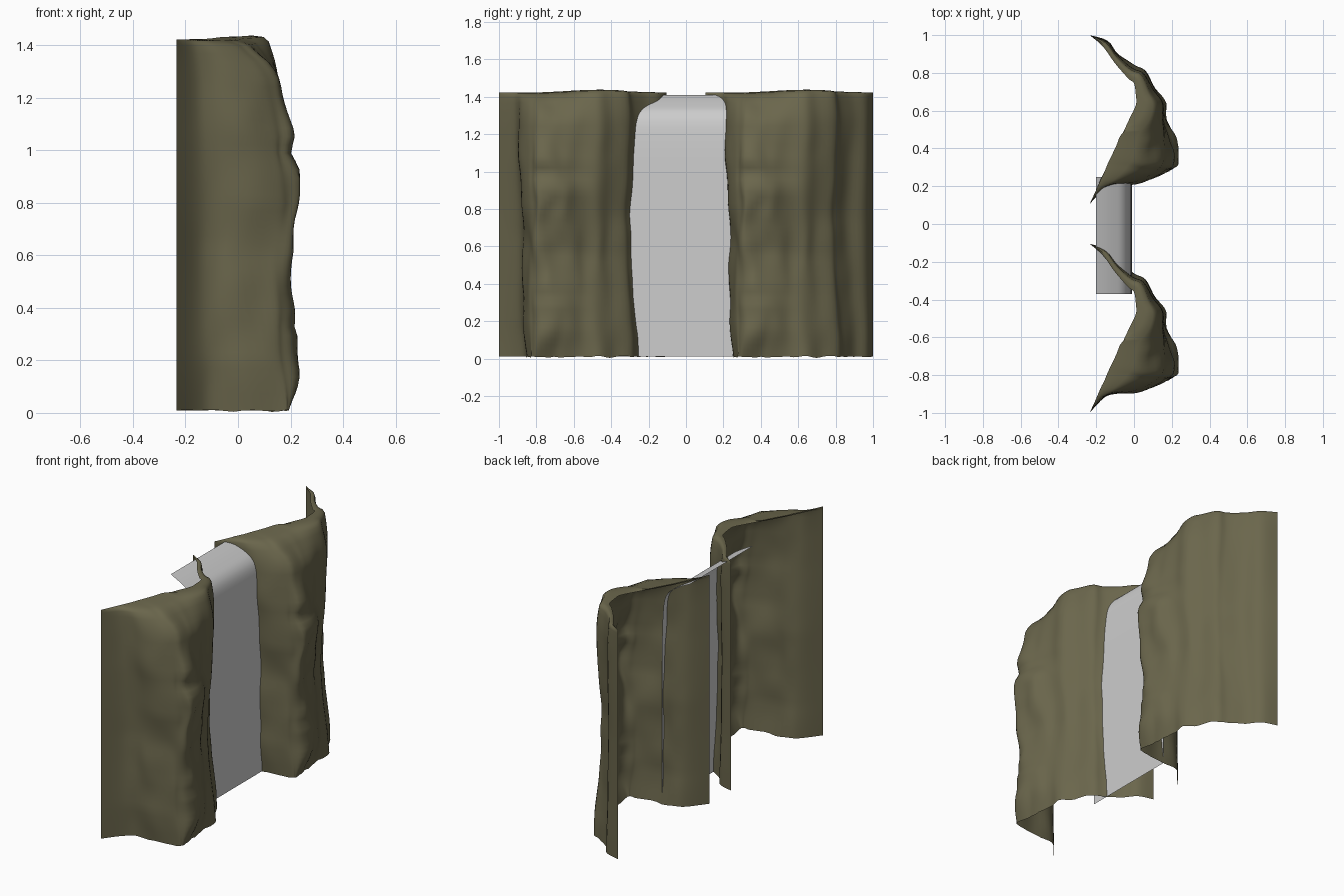
import bpy, math
from mathutils import Vector, noise

if "Cube" in bpy.data.objects:
    bpy.data.objects.remove(bpy.data.objects["Cube"])

def material(name, rgb):
    m = bpy.data.materials.new(name)
    m.diffuse_color = (*rgb, 1)
    m.use_nodes = True
    m.node_tree.nodes["Principled BSDF"].inputs["Base Color"].default_value = m.diffuse_color
    return m

ROCK = material("olive rock", (0.145, 0.133, 0.072))
WATER = material("pale water", (0.61, 0.61, 0.61))

def interp(table, z):
    for (z0, a), (z1, b) in zip(table, table[1:]):
        if z <= z1:
            return a + (b - a) * (z - z0) / (z1 - z0)
    return table[-1][1]

def smooth_path(pts, sub):
    """Catmull-Rom curve through the points."""
    p = [pts[0]] + pts + [pts[-1]]
    out = []
    for i in range(1, len(p) - 2):
        a, b, c, d = p[i - 1:i + 3]
        for k in range(sub):
            t = k / sub
            out.append(0.5 * (2 * b + (c - a) * t + (2 * a - 5 * b + 4 * c - d) * t * t
                              + (3 * b - a - 3 * c + d) * t ** 3))
    return out + [pts[-1]]

def grid_object(name, rows, mat, angle):
    """Open sheet from rows of points."""
    n = len(rows[0])
    verts = [v for r in rows for v in r]
    faces = [(j * n + i, (j + 1) * n + i, (j + 1) * n + i + 1, j * n + i + 1)
             for j in range(len(rows) - 1) for i in range(n - 1)]
    me = bpy.data.meshes.new(name)
    me.from_pydata(verts, [], faces)
    me.materials.append(mat)
    me.shade_smooth()
    me.set_sharp_from_angle(angle=math.radians(angle))
    ob = bpy.data.objects.new(name, me)
    bpy.context.collection.objects.link(ob)
    return ob

# Plan outline of the cliff (widest) and the inner edge of its top rim
OUTER = [(-.235, 1), (-.14, .97), (-.085, .9), (0, .84), (.06, .81), (.12, .715),
         (.17, .635), (.18, .555), (.215, .475), (.228, .4), (.233, .315), (.175, .28),
         (.14, .25), (.03, .21), (-.085, .205), (-.155, .185), (-.235, .105)]
INNER = [(-.235, 1), (-.165, .94), (-.1, .85), (-.03, .77), (0, .745), (.01, .68),
         (.01, .63), (-.025, .555), (-.06, .48), (-.09, .42), (-.12, .355), (-.14, .315),
         (-.155, .28), (-.175, .24), (-.19, .205), (-.205, .17), (-.235, .105)]
# Depth of the main ridge and the side crease by height, and the rounding at the top
RIDGE = [(0, .195), (.15, .225), (.29, .22), (.33, .207), (.4, .21), (.57, .19), (.68, .218),
         (.77, .23), (.9, .235), (.99, .205), (1.08, .217), (1.5, .217)]
CREASE = [(0, .17), (.2, .15), (.4, .12), (.6, .095), (.8, .15), (1, .13), (1.5, .13)]
ROUND = [(0, 0), (1.05, 0), (1.2, .09), (1.27, .12), (1.33, .2), (1.4, .34)]
RIDGE_WEIGHT = {7: .4, 8: .9, 9: 1, 10: 1}
# Narrowing of the far wing, the shoulder and the near face by height
FAR = [(0, 0), (.12, 0), (.33, -.022), (.75, -.045), (1.08, -.022), (1.3, 0)]
SHOULDER = [(0, 0), (.15, -.01), (.35, -.035), (.55, -.05), (.75, -.038), (1, -.015), (1.2, 0)]
NEAR = [(0, .045), (.2, .025), (.4, .022), (.65, .028), (.9, .015), (1.2, 0)]
FAR_WEIGHT = {1: .4, 2: .8, 3: 1, 4: 1, 5: .5}
SHOULDER_WEIGHT = {4: .5, 5: 1, 6: 1, 7: .6, 8: .2}
NEAR_WEIGHT = {11: .2, 12: .6, 13: 1, 14: 1, 15: .5}

def cliff_row(z, t):
    r, c = interp(RIDGE, z), interp(CREASE, z)
    pts = []
    for i, ((x, y), inner) in enumerate(zip(OUTER, INNER)):
        x += RIDGE_WEIGHT.get(i, 0) * (r - .235) + SHOULDER_WEIGHT.get(i, 0) * interp(SHOULDER, z)
        y += FAR_WEIGHT.get(i, 0) * interp(FAR, z) + NEAR_WEIGHT.get(i, 0) * interp(NEAR, z)
        if i == 11:
            x = (r + c) / 2
        elif i == 12:
            x = c
        elif i == 13:
            x = c - .11
        pull = min(1, t * (1.5 if i >= 8 else 1.0))
        pts.append(Vector((x, y)).lerp(Vector(inner), pull))
    path = smooth_path(pts, 4)
    row = []
    for k, p in enumerate(path):
        u = k / (len(path) - 1)
        fade = min(1, 5 * math.sin(math.pi * u) ** 2) * (1 - t)
        rough = .008 + .02 * math.exp(-((u - .6) / .13) ** 2)
        q = Vector((p.x * 9, p.y * 9, z * 5))
        x = p.x + fade * rough * noise.noise(q)
        y = p.y + fade * rough * noise.noise(q + Vector((31, 7, 3)))
        h = z + .016 * math.exp(-((u - .36) / .2) ** 2) * max(0, z - 1.2) / .23
        if z < .02:
            h += .01 * fade * noise.noise(q * 2)
        row.append((min(x, .236), y, max(h, 0)))
    return row

levels = [(.01 + 1.39 * k / 44, None) for k in range(45)] + [(1.417, .45), (1.422, .72), (1.415, 1)]
rows = [cliff_row(z, interp(ROUND, z) if t is None else t) for z, t in levels]

# Two matching cliffs
for name, dy in (("cliff_back", 0), ("cliff_front", -1.105)):
    grid_object(name, [[(x, y + dy, z) for x, y, z in r] for r in rows], ROCK, 60)

# Waterfall sheet between them
profile = [Vector(p) for p in ((-.01, .01), (-.01, .5), (-.012, 1), (-.02, 1.2), (-.033, 1.28),
                               (-.06, 1.325), (-.1, 1.355), (-.15, 1.385), (-.2, 1.41))]
sheet = [[(p.x, .25 - .62 * k / 4, p.y) for k in range(5)] for p in smooth_path(profile, 3)]
grid_object("waterfall", sheet, WATER, 60)
